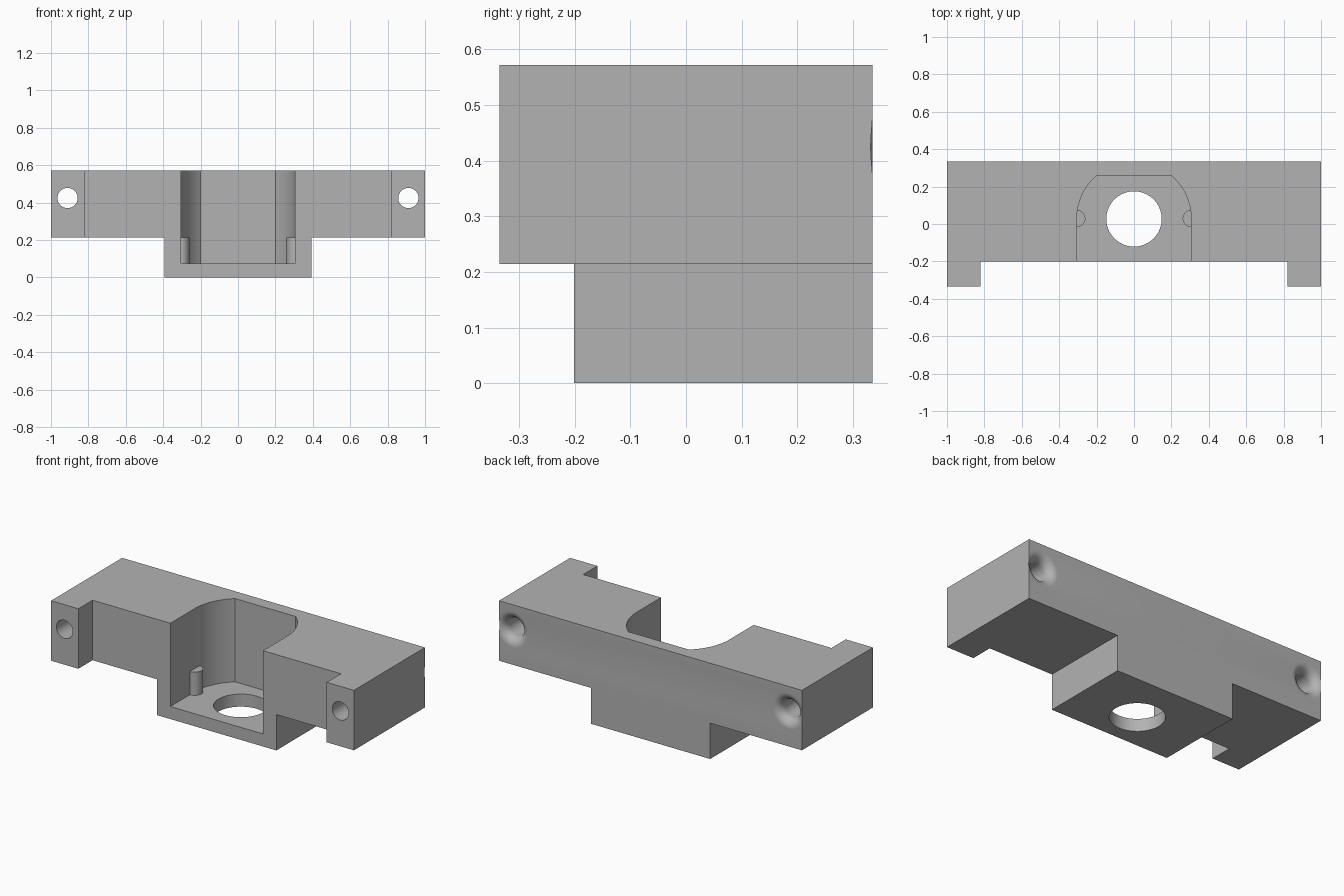
import bpy, math

cube = bpy.data.objects.get("Cube")
if cube:
    bpy.data.objects.remove(cube, do_unlink=True)

TOP, STEP, FLOOR = 0.572, 0.214, 0.075
BACK, FRONT = 0.335, -0.201
BORE_Y, BORE_R = 0.027, 0.306

grey = bpy.data.materials.new("plain grey")
grey.use_nodes = True
grey.diffuse_color = (0.45, 0.45, 0.45, 1)
grey.node_tree.nodes["Principled BSDF"].inputs["Base Color"].default_value = (0.45, 0.45, 0.45, 1)


def loft(name, rings):
    """Solid made of equal-length rings of points, capped at both ends."""
    n = len(rings[0])
    verts = [p for ring in rings for p in ring]
    faces = [tuple(range(n))[::-1], tuple(range(len(verts) - n, len(verts)))]
    for r in range(len(rings) - 1):
        for i in range(n):
            j = (i + 1) % n
            faces.append((r * n + i, r * n + j, r * n + n + j, r * n + n + i))
    mesh = bpy.data.meshes.new(name)
    mesh.from_pydata(verts, [], faces)
    mesh.materials.append(grey)
    obj = bpy.data.objects.new(name, mesh)
    bpy.context.collection.objects.link(obj)
    # Consistent outward normals for the boolean solver
    bpy.ops.object.select_all(action='DESELECT')
    obj.select_set(True)
    bpy.context.view_layer.objects.active = obj
    bpy.ops.object.mode_set(mode='EDIT')
    bpy.ops.mesh.select_all(action='SELECT')
    bpy.ops.mesh.normals_make_consistent(inside=False)
    bpy.ops.object.mode_set(mode='OBJECT')
    return obj


def upright(name, outline, z0, z1):
    return loft(name, [[(x, y, z) for x, y in outline] for z in (z0, z1)])


def circle(cx, cy, r, n=64):
    return [(cx + r * math.cos(2 * math.pi * i / n),
             cy + r * math.sin(2 * math.pi * i / n)) for i in range(n)]


def combine(body, tool, operation):
    mod = body.modifiers.new(tool.name, 'BOOLEAN')
    mod.operation = operation
    mod.solver = 'EXACT'
    mod.object = tool
    bpy.context.view_layer.objects.active = body
    bpy.ops.object.modifier_apply(modifier=mod.name)
    bpy.data.objects.remove(tool, do_unlink=True)


# Body: stepped front profile run from front to back
half = [(0.394, 0), (0.394, STEP), (1, STEP), (1, TOP)]
profile = half + [(-x, z) for x, z in reversed(half)]
body = loft("mounting_bracket", [[(x, y, z) for x, z in profile] for y in (-BACK, BACK)])

# Front recess leaves a foot at each end
recess = [(-0.82, -1), (0.82, -1), (0.82, FRONT), (-0.82, FRONT)]
combine(body, upright("front_recess", recess, -1, 1), 'DIFFERENCE')

# Pocket: straight sides, round shoulders, flat back
end = math.acos(0.2 / BORE_R)
arc = [(BORE_R * math.cos(end * i / 20), BORE_Y + BORE_R * math.sin(end * i / 20))
       for i in range(21)]
side = [(BORE_R, -1)] + arc
pocket = side + [(-x, y) for x, y in reversed(side)]
combine(body, upright("pocket", pocket, FLOOR, 1), 'DIFFERENCE')

# Round opening in the pocket floor
combine(body, upright("floor_hole", circle(0, BORE_Y, 0.148), -1, 0.3), 'DIFFERENCE')

for s in (-1, 1):
    # Locating post half sunk into the pocket wall
    post = circle(s * BORE_R, BORE_Y + 0.002, 0.046, 32)
    combine(body, upright("locating_post", post, FLOOR - 0.03, STEP), 'UNION')
    # Screw hole flaring out with a rounded mouth at the back
    hole_r, flare = 0.054, 0.053
    stations = [(-1, hole_r)]
    for i in range(13):
        a = math.pi / 2 * i / 12
        stations.append((BACK - flare + flare * math.sin(a),
                         hole_r + flare - flare * math.cos(a)))
    stations.append((BACK + 0.1, hole_r + flare))
    rings = [[(x, y, z) for x, z in circle(s * 0.911, 0.425, r, 48)] for y, r in stations]
    combine(body, loft("screw_hole", rings), 'DIFFERENCE')

# Smooth the round walls, keep the edges crisp
bpy.ops.object.select_all(action='DESELECT')
body.select_set(True)
bpy.context.view_layer.objects.active = body
bpy.ops.object.shade_smooth_by_angle(angle=math.radians(30))
